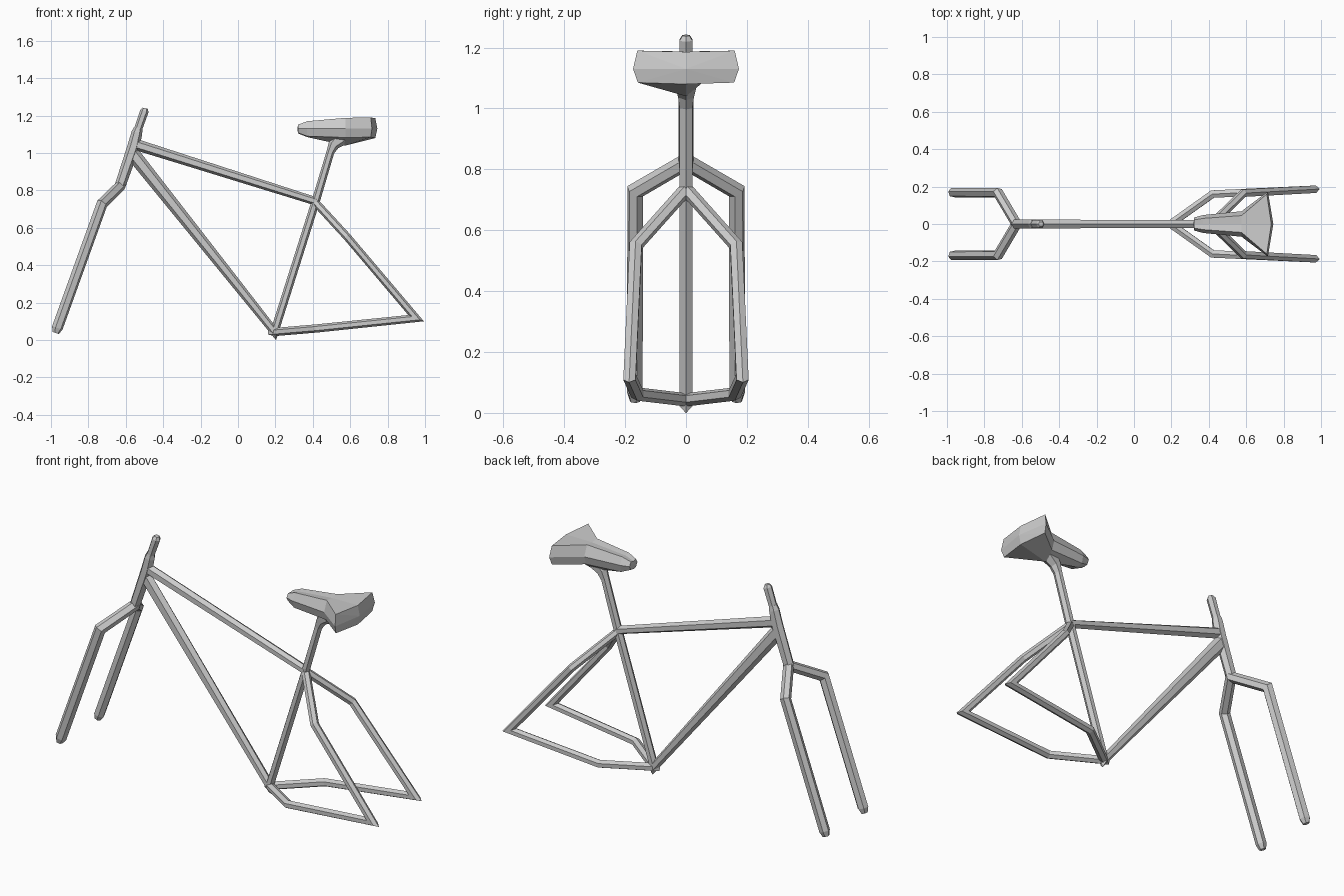
import bpy, bmesh
from mathutils import Vector

if "Cube" in bpy.data.objects:
    bpy.data.objects.remove(bpy.data.objects["Cube"])

Y = Vector((0, 1, 0))


def finish(name, rings, mirror=False, cap=True, tips=None):
    """Skin closed rings; ends get flat caps, or fans to the given tip points."""
    bm = bmesh.new()
    loops = [[bm.verts.new(p) for p in ring] for ring in rings]
    n = len(loops[0])
    for a, b in zip(loops, loops[1:]):
        for i in range(n):
            j = (i + 1) % n
            bm.faces.new((a[i], a[j], b[j], b[i]))
    if tips:
        for loop, co in zip((loops[0], loops[-1]), tips):
            tip = bm.verts.new(co)
            for i in range(n):
                bm.faces.new((loop[i], loop[(i + 1) % n], tip))
    elif cap:
        bm.faces.new(loops[0])
        bm.faces.new(loops[-1])
    bmesh.ops.recalc_face_normals(bm, faces=bm.faces)
    me = bpy.data.meshes.new(name)
    bm.to_mesh(me)
    bm.free()
    ob = bpy.data.objects.new(name, me)
    bpy.context.collection.objects.link(ob)
    if mirror:
        m = ob.modifiers.new("mirror", 'MIRROR')
        m.use_axis = (False, True, False)
    return ob


def tube(name, path, start=None, end=None, mirror=False):
    """Mitred six-sided tube; path entries are (x, y, z, depth, half width)."""
    pts = [Vector(p[:3]) for p in path]
    dirs = [(b - a).normalized() for a, b in zip(pts, pts[1:])]
    side = (Y - dirs[0] * Y.dot(dirs[0])).normalized()
    up = dirs[0].cross(side)
    unit = [(1, 0), (.5, 1), (-.5, 1), (-1, 0), (-.5, -1), (.5, -1)]
    # section axes are slid along each segment onto the next mitre plane
    axes = [up, side]
    rings = []
    for k, p in enumerate(pts):
        if k == 0:
            nrm, d = start or dirs[0], dirs[0]
        elif k == len(pts) - 1:
            nrm, d = end or dirs[-1], dirs[-1]
        else:
            nrm, d = dirs[k - 1] + dirs[k], dirs[k - 1]
        axes = [a - d * (a.dot(nrm) / d.dot(nrm)) for a in axes]
        h, w = path[k][3:]
        rings.append([p + axes[0] * (u * h) + axes[1] * (v * w) for u, v in unit])
    return finish(name, rings, mirror, cap=not (start and end))


# Frame: down tube turning at the bottom bracket into the seat tube and post
tube("down_tube_and_seat_tube", [
    (-.57, 0, 1.005, .038, .022), (.195, 0, .045, .022, .021),
    (.415, 0, .74, .022, .021), (.497, 0, 1.015, .021, .021)])
tube("top_tube", [(-.56, 0, 1.05, .03, .023), (.415, 0, .742, .022, .022)])

# Head tube and steerer
tube("head_tube", [
    (-.632, 0, .82, .029, .024), (-.56, 0, 1.03, .033, .025),
    (-.54, 0, 1.11, .029, .024), (-.533, 0, 1.135, .022, .02)])
tube("steerer", [
    (-.54, 0, 1.11, .021, .02), (-.5, 0, 1.225, .023, .021),
    (-.497, 0, 1.24, .014, .012)])

# Fork legs
tube("fork_leg", [
    (-.628, 0, .825, .029, .023), (-.727, .167, .728, .03, .023),
    (-.966, .168, .065, .03, .023), (-.975, .168, .038, .018, .015)],
    start=Y, mirror=True)

# Rear triangle: chain stay folding back at the dropout into the seat stay
tube("rear_stays", [
    (.195, 0, .043, .022, .02), (.42, .16, .062, .022, .02),
    (.952, .185, .117, .021, .02), (.585, .165, .55, .021, .02),
    (.415, 0, .735, .021, .02)], start=Y, end=Y, mirror=True)

# Flared neck under the saddle
tube("seat_neck", [
    (.494, 0, 1.005, .021, .021), (.512, 0, 1.045, .03, .026),
    (.56, 0, 1.09, .05, .035)])

# Saddle: x, rear bulge, top/mid/bottom half widths, top/bottom z, keel z
saddle = [
    (.322, -.002, .022, .035, .022, 1.152, 1.108, 1.105),
    (.37, 0, .03, .048, .038, 1.17, 1.09, 1.085),
    (.575, 0, .045, .068, .052, 1.188, 1.083, 1.04),
    (.71, .03, .16, .174, .158, 1.19, 1.085, 1.08)]
rings = []
for x, bulge, tw, mw, bw, tz, bz, kz in saddle:
    half = [(x, tw, tz), (x + bulge * .2, mw, 1.13), (x, bw, bz)]
    rings.append([(x + bulge * .8, 0, tz - .004)] + half + [(x + bulge * .8, 0, kz)]
                 + [(a, -b, c) for a, b, c in reversed(half)])
finish("saddle", rings, tips=((.318, 0, 1.13), (.745, 0, 1.13)))
